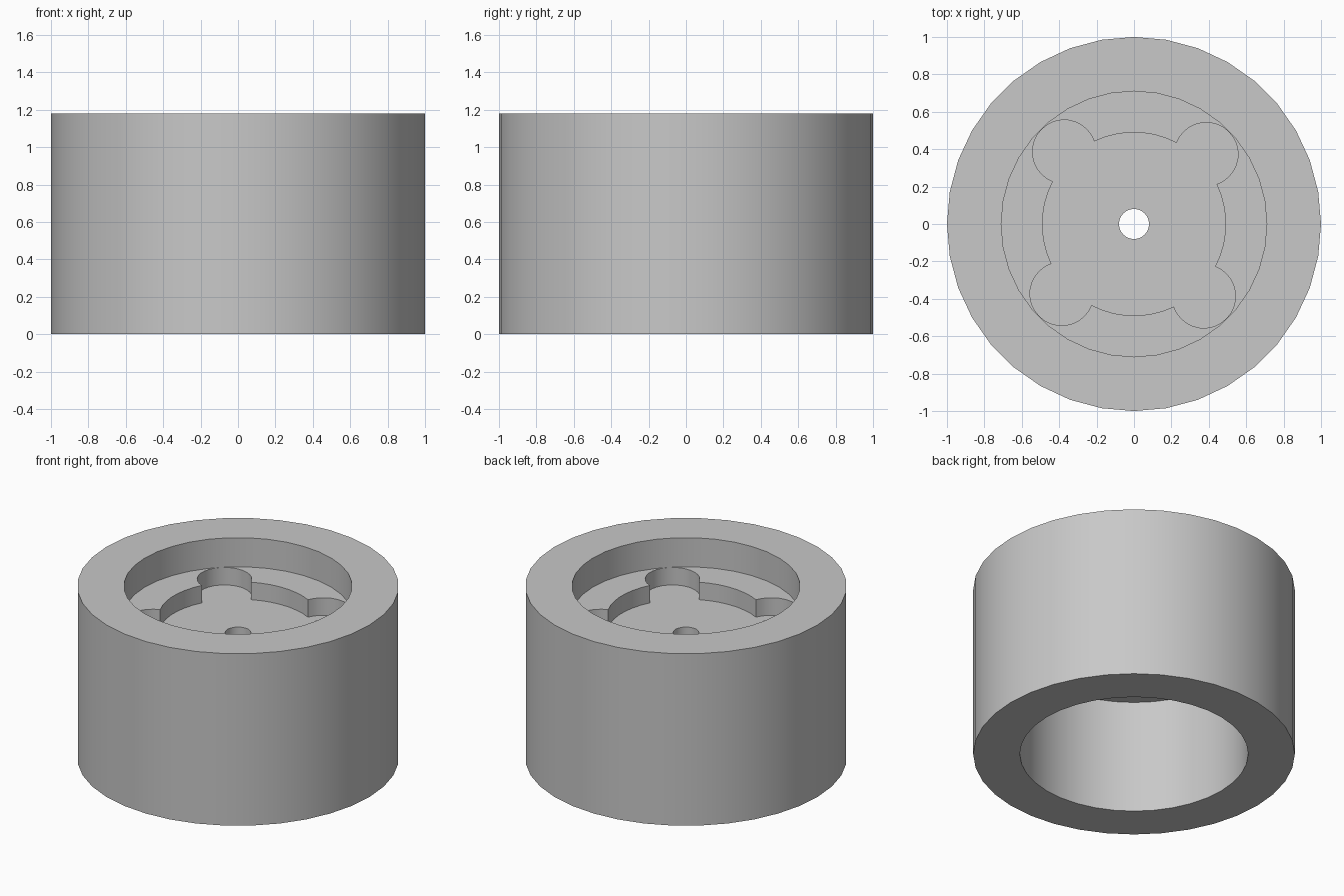
import bpy, bmesh, math
from mathutils import Matrix, Vector

cube = bpy.data.objects.get("Cube")
if cube:
    bpy.data.objects.remove(cube, do_unlink=True)

grey = bpy.data.materials.new("plain grey")
grey.use_nodes = True
colour = (0.58, 0.58, 0.58, 1)
grey.diffuse_color = colour
grey.node_tree.nodes["Principled BSDF"].inputs["Base Color"].default_value = colour

HEIGHT = 1.18
BORE = 0.71
SEAM = 0.79
FLOOR_BOTTOM, FLOOR_TOP, LEDGE_TOP = 0.78, 0.86, 0.98


def skin(name, columns):
    """Join equal closed columns of points into a ring-shaped solid."""
    bm = bmesh.new()
    rings = [[bm.verts.new(p) for p in col] for col in columns]
    for a, b in zip(rings, rings[1:] + rings[:1]):
        for j in range(len(a)):
            k = (j + 1) % len(a)
            bm.faces.new((a[j], b[j], b[k], a[k]))
    bmesh.ops.recalc_face_normals(bm, faces=bm.faces)
    mesh = bpy.data.meshes.new(name)
    bm.to_mesh(mesh)
    bm.free()
    mesh.materials.append(grey)
    obj = bpy.data.objects.new(name, mesh)
    bpy.context.collection.objects.link(obj)
    bpy.ops.object.select_all(action="DESELECT")
    obj.select_set(True)
    bpy.context.view_layer.objects.active = obj
    bpy.ops.object.shade_smooth_by_angle(angle=math.radians(30))
    return obj


def lathe(name, profile, sides=36):
    turns = [Matrix.Rotation(math.tau * i / sides, 3, "Z") for i in range(sides)]
    return skin(name, [[t @ Vector((r, 0, z)) for r, z in profile] for t in turns])


# Outer sleeve
lathe("outer_sleeve", [(SEAM, 0), (1, 0), (1, HEIGHT), (SEAM, HEIGHT)])

# Inner hub: wall with a pierced floor
lathe("inner_hub", [
    (SEAM, 0), (SEAM, HEIGHT), (BORE, HEIGHT), (BORE, FLOOR_TOP),
    (0.08, FLOOR_TOP), (0.08, FLOOR_BOTTOM), (BORE, FLOOR_BOTTOM), (BORE, 0)])

# Ledge with a round pocket and four lobes
POCKET, LOBE, LOBE_DIST = 0.49, 0.17, 0.537
cusp = math.acos((LOBE_DIST**2 + POCKET**2 - LOBE**2) / (2 * LOBE_DIST * POCKET))
sweep = math.atan2(POCKET * math.sin(cusp), POCKET * math.cos(cusp) - LOBE_DIST)
quarter = []
for i in range(19):
    a = sweep * (i / 9 - 1)
    quarter.append(Vector((LOBE_DIST + LOBE * math.cos(a), LOBE * math.sin(a), 0)))
for i in range(1, 7):
    a = cusp + (math.pi / 2 - 2 * cusp) * i / 7
    quarter.append(Vector((POCKET * math.cos(a), POCKET * math.sin(a), 0)))

columns = []
for q in range(4):
    turn = Matrix.Rotation(math.radians(44 + 90 * q), 3, "Z")
    for p in quarter:
        inner = turn @ p
        outer = inner.normalized() * 0.75
        columns.append([Vector((v.x, v.y, z)) for v, z in (
            (inner, FLOOR_TOP - 0.04), (inner, LEDGE_TOP),
            (outer, LEDGE_TOP), (outer, FLOOR_TOP - 0.04))])
skin("lobed_ledge", columns)
